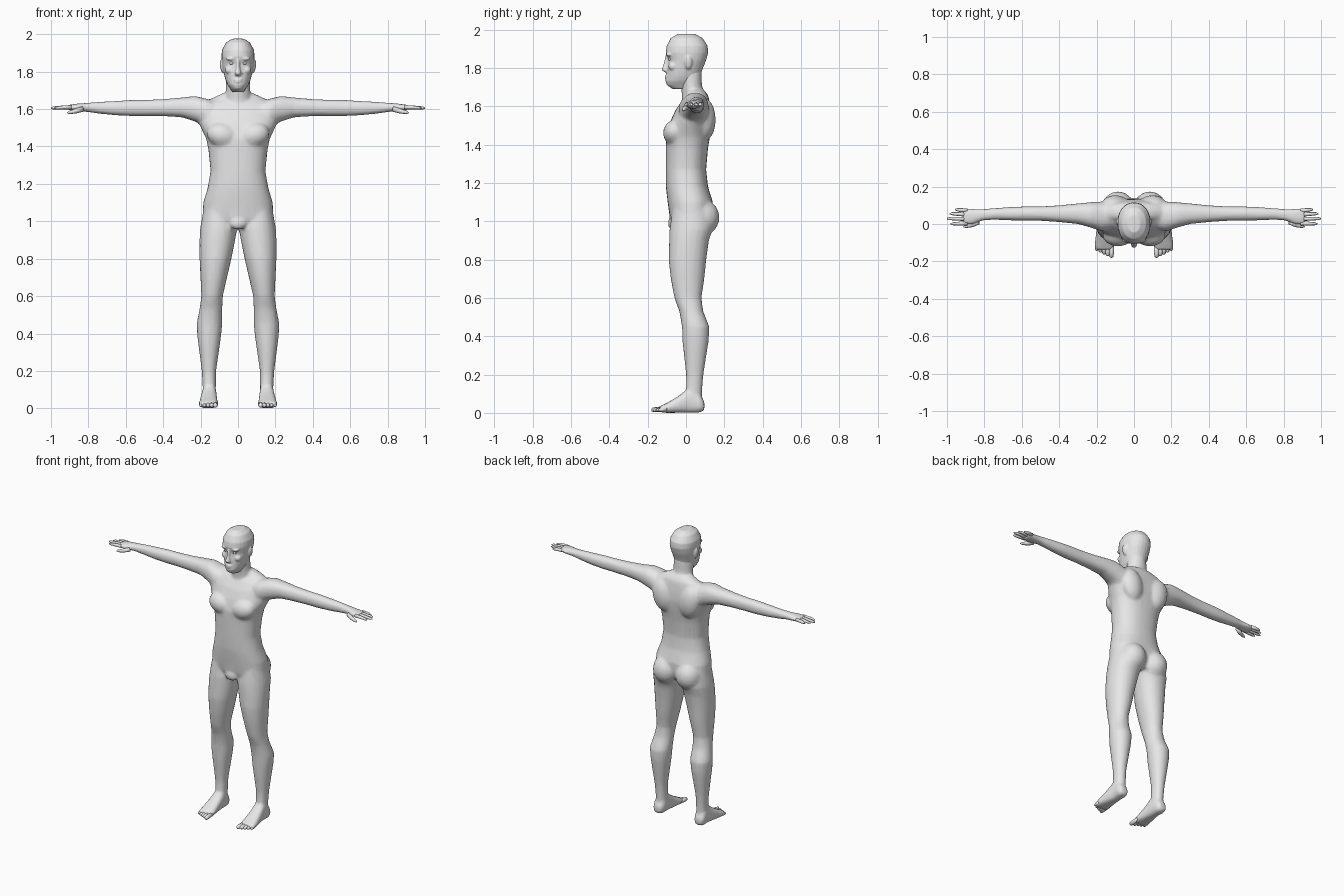
import bpy, bmesh, math
from mathutils import Vector, Matrix

skin = bpy.data.materials.new("grey")
skin.diffuse_color = (0.8, 0.8, 0.8, 1)


def loft(bm, axis, rows, sides=(1,), n=20, power=2.3):
    """Rows: position along axis, then min/max in the other two axes."""
    a, b = [i for i in range(3) if i != axis]
    for s in sides:
        rings = []
        for t, u0, u1, v0, v1 in rows:
            ring = []
            for k in range(n):
                c, d = math.cos(math.tau * k / n), math.sin(math.tau * k / n)
                p = Vector((0, 0, 0))
                p[axis] = t
                p[a] = (u0 + u1) / 2 + (u1 - u0) / 2 * math.copysign(abs(c) ** (2 / power), c)
                p[b] = (v0 + v1) / 2 + (v1 - v0) / 2 * math.copysign(abs(d) ** (2 / power), d)
                p.x *= s
                ring.append(bm.verts.new(p))
            rings.append(ring)
        for r, q in zip(rings, rings[1:]):
            for k in range(n):
                j = (k + 1) % n
                bm.faces.new((r[k], r[j], q[j], q[k]))
        bm.faces.new(rings[0])
        bm.faces.new(rings[-1])


def blob(bm, loc, size, sides=(1, -1), tilt=0):
    for s in sides:
        m = (Matrix.Translation((loc[0] * s, loc[1], loc[2]))
             @ Matrix.Rotation(tilt * s, 4, 'Y') @ Matrix.Diagonal((*size, 1)))
        bmesh.ops.create_uvsphere(bm, u_segments=16, v_segments=10, radius=1, matrix=m)


def digit(bm, pts, n=8):
    """Tapered finger or toe through (x, y, z, radius) points, mirrored."""
    for s in (1, -1):
        rings = []
        axis = (Vector(pts[-1][:3]) - Vector(pts[0][:3])).normalized()
        side = axis.cross(Vector((0, 0, 1))).normalized()
        up = side.cross(axis)
        for x, y, z, r in pts:
            ring = []
            for k in range(n):
                t = math.tau * k / n
                p = Vector((x, y, z)) + side * r * math.cos(t) + up * r * math.sin(t)
                ring.append(bm.verts.new((p.x * s, p.y, p.z)))
            rings.append(ring)
        for r, q in zip(rings, rings[1:]):
            for k in range(n):
                bm.faces.new((r[k], r[(k + 1) % n], q[(k + 1) % n], q[k]))
        bm.faces.new(rings[0])
        bm.faces.new(rings[-1])


def finish(bm, name):
    bmesh.ops.recalc_face_normals(bm, faces=bm.faces)
    for f in bm.faces:
        f.smooth = True
    me = bpy.data.meshes.new(name)
    bm.to_mesh(me)
    bm.free()
    me.materials.append(skin)
    ob = bpy.data.objects.new(name, me)
    bpy.context.collection.objects.link(ob)
    return ob


def fuse(ob, voxel, smooth, ratio):
    """Blend overlapping volumes into one skin."""
    m = ob.modifiers.new("fuse", 'REMESH')
    m.mode, m.voxel_size, m.use_smooth_shade = 'VOXEL', voxel, True
    m = ob.modifiers.new("soften", 'SMOOTH')
    m.factor, m.iterations = 0.5, smooth
    m = ob.modifiers.new("reduce", 'DECIMATE')
    m.ratio = ratio


both = (1, -1)
centred = lambda rows: [(z, -w, w, y0, y1) for z, w, y0, y1 in rows]
bm = bmesh.new()

# trunk
loft(bm, 2, centred([
    (.97, .10, -.07, .11), (1.02, .19, -.085, .135), (1.10, .186, -.096, .14),
    (1.18, .162, -.105, .115), (1.27, .147, -.106, .105), (1.38, .158, -.105, .115),
    (1.44, .170, -.105, .125), (1.52, .208, -.082, .135), (1.58, .22, -.055, .13),
    (1.63, .19, -.02, .122), (1.658, .14, .01, .115), (1.685, .08, .01, .095)]), n=28)
# neck
loft(bm, 2, centred([(1.58, .075, -.02, .11), (1.66, .067, -.022, .09),
                     (1.72, .065, -.028, .083), (1.80, .064, -.05, .083)]), power=2)
# chest, shoulder blades, buttocks, groin
blob(bm, (.085, -.06, 1.46), (.085, .06, .065), tilt=-.3)
blob(bm, (.10, .10, 1.53), (.075, .055, .11), tilt=.2)
blob(bm, (.085, .085, 1.02), (.088, .09, .095))
blob(bm, (0, -.072, .99), (.045, .022, .035), sides=(1,))

# legs
loft(bm, 2, [
    (1.06, .03, .185, -.07, .125), (.96, .004, .203, -.086, .14), (.90, .015, .206, -.088, .12),
    (.80, .035, .206, -.091, .106), (.70, .058, .201, -.08, .096), (.60, .081, .196, -.061, .081),
    (.53, .084, .206, -.035, .09), (.45, .084, .222, -.021, .122), (.38, .091, .217, -.019, .119),
    (.20, .117, .194, 0, .091), (.10, .118, .188, 0, .083), (.03, .122, .186, .01, .085)], both, power=2.1)
# feet
loft(bm, 1, [
    (.096, .13, .182, .012, .06), (.07, .116, .194, .001, .10), (.02, .115, .192, 0, .135),
    (-.04, .111, .202, 0, .088), (-.10, .106, .21, 0, .052), (-.138, .108, .208, .003, .034)], both, power=2.6)

# arms and palms
loft(bm, 0, [
    (.12, -.03, .11, 1.51, 1.64), (.17, -.04, .12, 1.505, 1.656), (.23, -.02, .117, 1.533, 1.67),
    (.30, 0, .11, 1.556, 1.662), (.40, .01, .1, 1.562, 1.653), (.50, .017, .094, 1.563, 1.649),
    (.58, .017, .094, 1.563, 1.648), (.66, .019, .091, 1.567, 1.643), (.75, .023, .084, 1.576, 1.638),
    (.81, .018, .08, 1.585, 1.633), (.86, -.002, .082, 1.588, 1.629), (.915, -.006, .082, 1.596, 1.621)], both)
finish_body = finish(bm, "body")
fuse(finish_body, .009, 6, .2)

# head with brow, cheeks, nose, lips, ears
bm = bmesh.new()
loft(bm, 2, centred([
    (1.69, .03, -.07, .04), (1.71, .042, -.1, .05), (1.73, .056, -.107, .065),
    (1.755, .067, -.103, .076), (1.79, .076, -.1, .085), (1.84, .085, -.094, .105),
    (1.88, .089, -.106, .116), (1.915, .086, -.101, .113), (1.955, .065, -.08, .087),
    (1.976, .032, -.045, .05)]), power=2.15, n=24)
loft(bm, 2, [(1.778, -.015, .015, -.112, -.08), (1.788, -.018, .018, -.129, -.08),
             (1.82, -.011, .011, -.117, -.08), (1.865, -.009, .009, -.107, -.08)], n=12)
blob(bm, (.034, -.087, 1.869), (.03, .016, .01))
blob(bm, (.046, -.068, 1.808), (.024, .024, .022))
blob(bm, (0, -.1, 1.757), (.024, .011, .006), sides=(1,))
blob(bm, (0, -.1, 1.746), (.02, .011, .006), sides=(1,))
blob(bm, (.086, .012, 1.828), (.01, .02, .036), tilt=.15)
fuse(finish(bm, "head"), .005, 3, .3)

# eyes
bm = bmesh.new()
blob(bm, (.033, -.078, 1.846), (.014, .015, .01))
finish(bm, "eyes")

# fingers and thumbs
bm = bmesh.new()
for y, yt, tip in ((.072, .077, .958), (.05, .055, .985), (.027, .029, 1.0), (.004, .001, .98)):
    digit(bm, [(.89, y, 1.61, .011), (.93, (y + yt) / 2, 1.609, .0105),
               (tip - .012, yt, 1.606, .008), (tip, yt, 1.605, .003)])
digit(bm, [(.83, .012, 1.6, .014), (.865, -.004, 1.59, .013),
           (.9, -.013, 1.582, .009), (.912, -.016, 1.579, .003)])
finish(bm, "fingers")

# toes, big toe on the inside
bm = bmesh.new()
for i in range(5):
    x, tip, r = .121 + i * .0195, -.18 + .009 * i, .0135 - .001 * i
    digit(bm, [(x, -.10, .022, r), (x, tip + .022, .017, r),
               (x, tip + .006, .015, r * .85), (x, tip, .014, r * .4)])
finish(bm, "toes")
